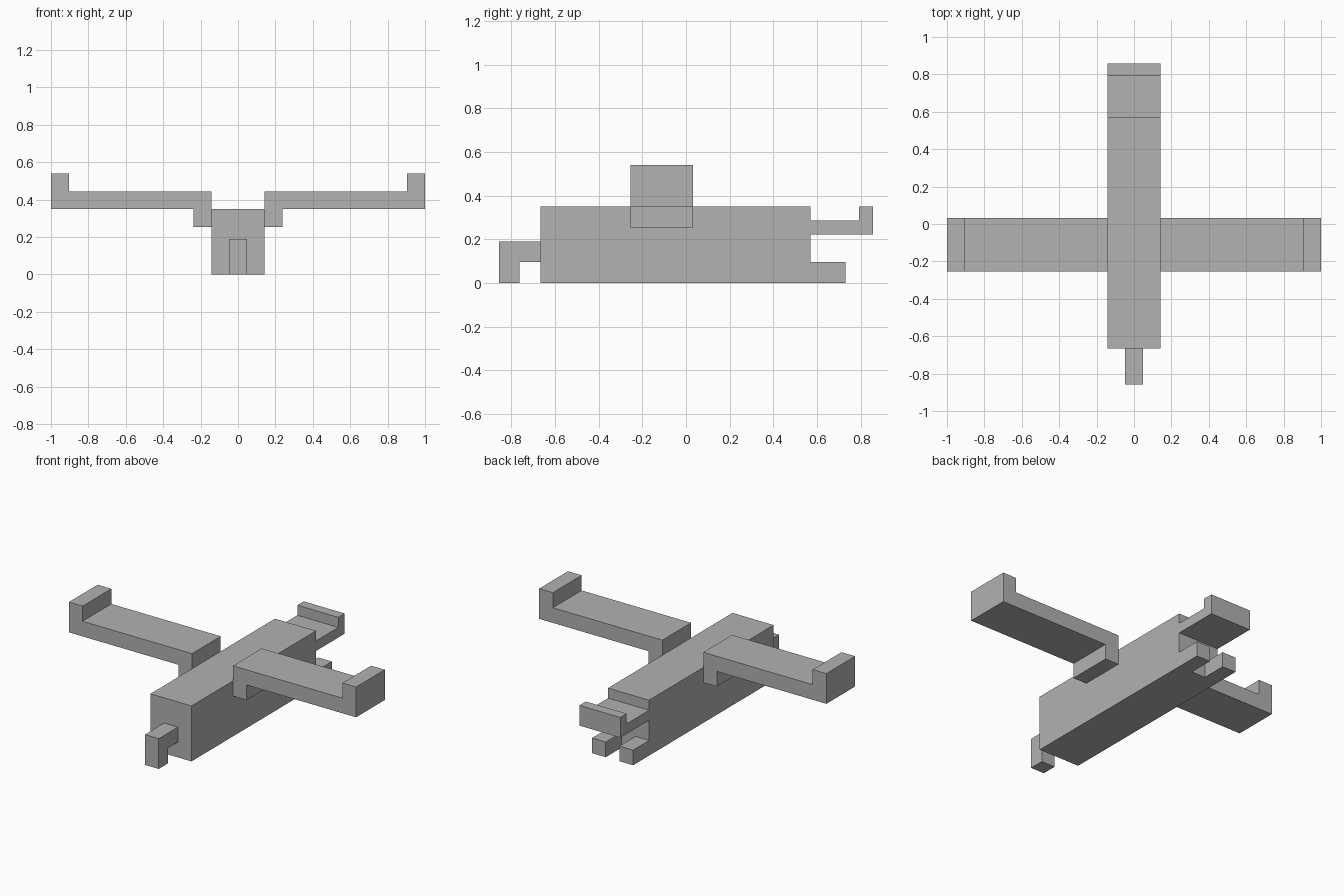
import bpy
import bmesh
from mathutils import Vector

cube = bpy.data.objects.get("Cube")
if cube:
    bpy.data.objects.remove(cube, do_unlink=True)

U = 2 / 21      # one block
T = U / 3       # a third of a block, the modelling grid

grey = bpy.data.materials.new("plain grey")
grey.use_nodes = True
colour = (0.445, 0.445, 0.445, 1)
grey.diffuse_color = colour
grey.node_tree.nodes["Principled BSDF"].inputs["Base Color"].default_value = colour


def extrude_profile(name, profile, place, start, end):
    """Extrude a closed outline, given in grid steps, from start to end."""
    bm = bmesh.new()
    face = bm.faces.new([bm.verts.new(place(a, b, start) * T) for a, b in profile])
    out = bmesh.ops.extrude_face_region(bm, geom=[face])
    shift = (place(0, 0, end) - place(0, 0, start)) * T
    bmesh.ops.translate(bm, vec=shift,
                        verts=[g for g in out["geom"] if isinstance(g, bmesh.types.BMVert)])
    bmesh.ops.recalc_face_normals(bm, faces=bm.faces)
    mesh = bpy.data.meshes.new(name)
    bm.to_mesh(mesh)
    bm.free()
    mesh.materials.append(grey)
    obj = bpy.data.objects.new(name, mesh)
    bpy.context.collection.objects.link(obj)
    return obj


def side(a, b, c):      # outline in y, z; extruded along x
    return Vector((c, a, b))


def front(a, b, c):     # outline in x, z; extruded along y
    return Vector((a, c, b))


def rect(a0, a1, b0, b1):
    return [(a0, b0), (a1, b0), (a1, b1), (a0, b1)]


# Fuselage
extrude_profile("fuselage", rect(-21, 18, 0, 11), side, -4.5, 4.5)

# Hooked nose
nose = [(-27, 0), (-24, 0), (-24, 3), (-21, 3), (-21, 6), (-27, 6)]
extrude_profile("nose_hook", nose, side, -1.5, 1.5)

# Tail shelf with upturned lip
tail = [(18, 7), (27, 7), (27, 11), (25, 11), (25, 9), (18, 9)]
extrude_profile("tail_shelf", tail, side, -4.5, 4.5)

# Mirrored wings with root bracket and raised tip, and the two lower tail prongs
wing = [(4.5, 8), (7.5, 8), (7.5, 11), (31.5, 11), (31.5, 17),
        (28.5, 17), (28.5, 14), (4.5, 14)]
for label, s in (("left", 1), ("right", -1)):
    extrude_profile(label + "_wing", [(s * x, z) for x, z in wing], front, -8, 1)
    extrude_profile(label + "_tail_prong", rect(18, 23, 0, 3), side, s * 1.5, s * 4.5)
